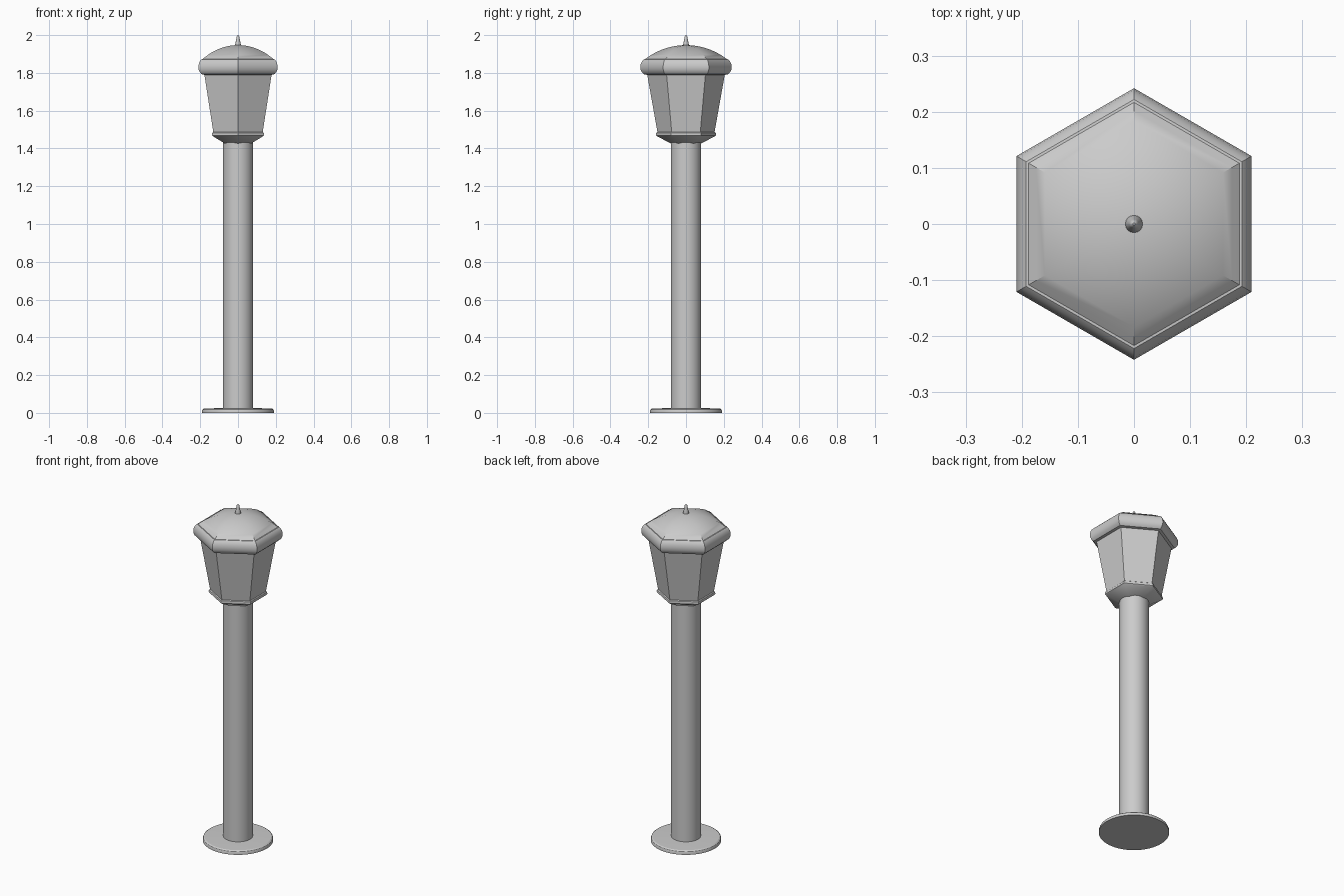
import bpy, bmesh
from math import sin, cos, pi, sqrt, radians

default = bpy.data.objects.get("Cube")
if default:
    bpy.data.objects.remove(default)

# One painted-metal colour
grey = bpy.data.materials.new("light_grey")
grey.use_nodes = True
colour = (0.6, 0.6, 0.6, 1)
grey.diffuse_color = colour
grey.node_tree.nodes["Principled BSDF"].inputs["Base Color"].default_value = colour


def lathe(name, profile, sides):
    """Turn a bottom-to-top (radius, height) profile into a closed solid, a corner at front and back."""
    bm = bmesh.new()
    rings = []
    for r, z in profile:
        angles = [pi / 2 + 2 * pi * i / sides for i in range(sides)]
        rings.append([bm.verts.new((r * cos(a), r * sin(a), z)) for a in angles])
    for low, high in zip(rings, rings[1:]):
        for i in range(sides):
            j = (i + 1) % sides
            bm.faces.new((low[i], low[j], high[j], high[i]))
    bm.faces.new(rings[0][::-1])
    bm.faces.new(rings[-1])
    mesh = bpy.data.meshes.new(name)
    bm.to_mesh(mesh)
    bm.free()
    mesh.materials.append(grey)
    obj = bpy.data.objects.new(name, mesh)
    bpy.context.collection.objects.link(obj)
    bpy.ops.object.select_all(action='DESELECT')
    obj.select_set(True)
    bpy.context.view_layer.objects.active = obj
    bpy.ops.object.shade_smooth_by_angle(angle=radians(32))
    return obj


# Round foot and post
lathe("base_plate", [(0.19, 0), (0.19, 0.01), (0.187, 0.018), (0.18, 0.023), (0.08, 0.026)], 64)
lathe("post", [(0.08, 0.02), (0.08, 1.44)], 48)

# Hexagonal lantern
lathe("lantern_cup", [(0.082, 1.427), (0.152, 1.464), (0.158, 1.469),
                      (0.159, 1.476), (0.157, 1.483), (0.151, 1.487)], 6)
lathe("lantern_panes", [(0.15, 1.48), (0.207, 1.8)], 6)
lathe("roof_rim", [(0.208, 1.79), (0.222, 1.793), (0.234, 1.804), (0.241, 1.818), (0.242, 1.834),
                   (0.239, 1.85), (0.231, 1.864), (0.222, 1.872), (0.21, 1.873)], 6)

# Domed roof: a circular arc across each hexagon face
start, rise, steps = 0.22, 0.077, 12
arc = (start ** 2 + rise ** 2) / (2 * rise)
dome = []
for i in range(steps):
    r = start * (1 - i / steps)
    dome.append((r, 1.947 - arc + sqrt(arc ** 2 - r ** 2)))
lathe("roof_dome", dome + [(0.001, 1.947)], 6)

# Pointed finial
lathe("finial", [(0.0155, 1.935), (0.0155, 1.948), (0.012, 1.965), (0.0085, 1.985),
                 (0.006, 1.996), (0.002, 2.0)], 16)
